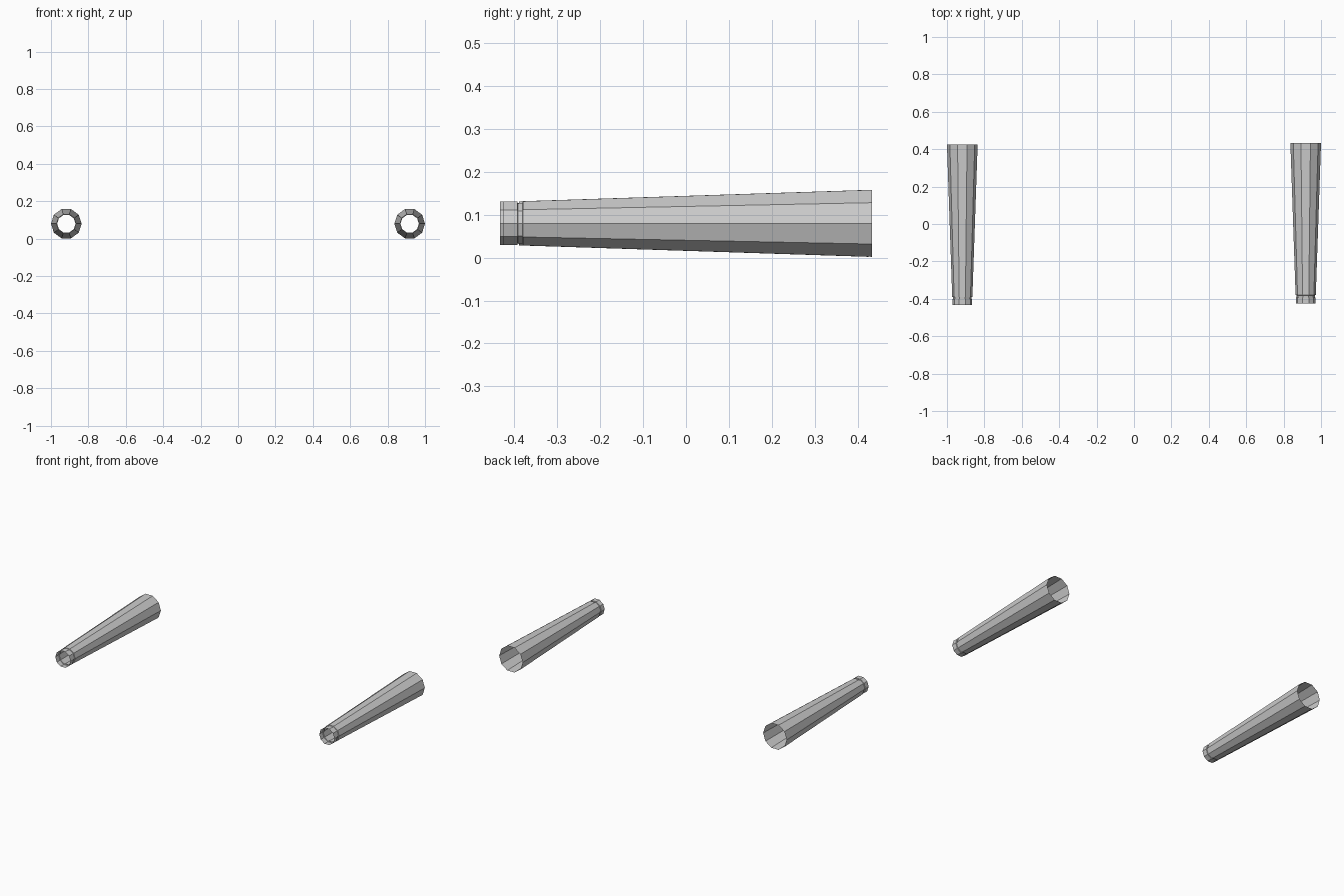
import bpy, bmesh
from math import cos, sin, tau

if "Cube" in bpy.data.objects:
    bpy.data.objects.remove(bpy.data.objects["Cube"])

SIDES = 10
CENTRE_X, CENTRE_Z = 0.918, 0.080

# (distance from the front end, radius): collar, shallow groove, flared barrel
PROFILE = [(0.0, 0.053), (0.032, 0.053), (0.033, 0.049),
           (0.044, 0.050), (0.045, 0.054), (0.859, 0.082)]


def flared_tube(name, x, front_y):
    bm = bmesh.new()
    rings = []
    for d, r in PROFILE:
        rings.append([bm.verts.new((r * cos(tau * i / SIDES), d, r * sin(tau * i / SIDES)))
                      for i in range(SIDES)])
    for a, b in zip(rings, rings[1:]):
        for i in range(SIDES):
            j = (i + 1) % SIDES
            bm.faces.new((a[i], b[i], b[j], a[j]))
    bmesh.ops.recalc_face_normals(bm, faces=bm.faces)
    mesh = bpy.data.meshes.new(name)
    bm.to_mesh(mesh)
    bm.free()
    obj = bpy.data.objects.new(name, mesh)
    obj.location = (x, front_y, CENTRE_Z)
    bpy.context.collection.objects.link(obj)
    return obj


# Two open tubes, slightly staggered front to back
flared_tube("left_tube", -CENTRE_X, -0.434)
flared_tube("right_tube", CENTRE_X, -0.425)
